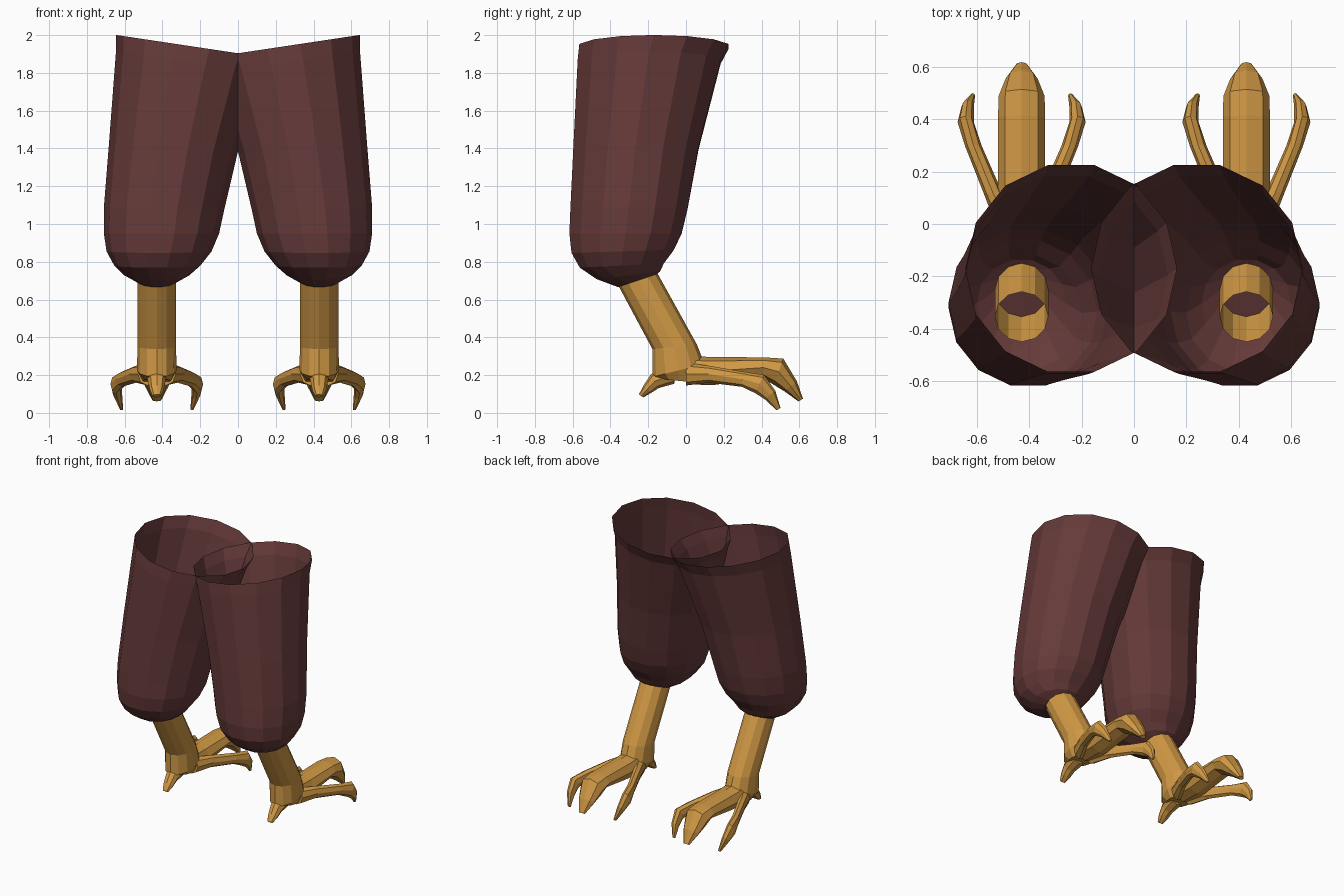
import bpy, bmesh
from math import sin, cos, pi, radians
from mathutils import Vector


def material(name, rgb):
    m = bpy.data.materials.new(name)
    m.diffuse_color = (*rgb, 1)
    return m


BROWN = material("dark brown", (0.13, 0.042, 0.041))
GOLD = material("ochre yellow", (0.64, 0.32, 0.06))


def loft(name, rings, sides, mat, cap_start=False, cap_end=True):
    """Skin a list of (centre, u, v) ellipse rings with flat quads."""
    bm = bmesh.new()
    loops = []
    for c, u, v in rings:
        c, u, v = Vector(c), Vector(u), Vector(v)
        loops.append([bm.verts.new(c + u * cos(2 * pi * i / sides) + v * sin(2 * pi * i / sides))
                      for i in range(sides)])
    for a, b in zip(loops, loops[1:]):
        for i in range(sides):
            j = (i + 1) % sides
            bm.faces.new((a[i], a[j], b[j], b[i]))
    if cap_start:
        bm.faces.new(loops[0])
    if cap_end:
        bm.faces.new(loops[-1])
    bmesh.ops.recalc_face_normals(bm, faces=bm.faces)
    me = bpy.data.meshes.new(name)
    bm.to_mesh(me)
    bm.free()
    me.materials.append(mat)
    ob = bpy.data.objects.new(name, me)
    bpy.context.collection.objects.link(ob)
    return ob


def toe(name, x0, s, table):
    """Toe along y; rows are x offset, y, z, half width, half height, tilt in degrees."""
    rings = []
    for ox, y, z, hw, hh, t in table:
        t = radians(t)
        rings.append(((x0 + s * ox, y, z), (hw, 0, 0), (0, hh * sin(t), hh * cos(t))))
    loft(name, rings, 8, GOLD, cap_start=True)


# thigh rings: x, y, z, radius, slope in x, slope in y
THIGH = [
    (0.240, -0.170, 1.940, 0.405, 0.15, 0.0),
    (0.258, -0.195, 1.860, 0.388, 0.14, 0.0),
    (0.343, -0.265, 1.400, 0.340, 0.08, 0.0),
    (0.392, -0.302, 1.080, 0.318, 0.03, 0.0),
    (0.405, -0.320, 0.950, 0.305, 0.0, 0.0),
    (0.418, -0.335, 0.855, 0.278, 0.0, 0.03),
    (0.427, -0.340, 0.780, 0.228, 0.0, 0.05),
    (0.430, -0.305, 0.728, 0.172, 0.0, 0.12),
    (0.430, -0.258, 0.700, 0.105, 0.0, 0.33),
]
# shin rings: y, z, half width, half depth, slope in y
SHIN = [
    (-0.355, 0.890, 0.102, 0.096, 0.45),
    (-0.060, 0.350, 0.102, 0.118, 0.10),
    (-0.040, 0.225, 0.105, 0.138, 0.25),
    (-0.040, 0.170, 0.075, 0.100, -0.10),
]
MIDDLE_TOE = [
    (0, 0.00, 0.225, 0.095, 0.075, 0), (0, 0.15, 0.222, 0.090, 0.074, 0),
    (0, 0.41, 0.240, 0.090, 0.054, 5), (0, 0.49, 0.218, 0.088, 0.074, 20),
    (0, 0.555, 0.140, 0.062, 0.042, 50), (0, 0.607, 0.068, 0.024, 0.014, 60),
]
SIDE_TOE = [
    (0.05, 0.00, 0.205, 0.050, 0.060, 0), (0.11, 0.12, 0.205, 0.036, 0.045, 0),
    (0.185, 0.30, 0.178, 0.032, 0.040, 5), (0.214, 0.39, 0.153, 0.031, 0.054, 25),
    (0.207, 0.445, 0.095, 0.024, 0.036, 50), (0.187, 0.490, 0.020, 0.009, 0.012, 60),
]
HEEL_TOE = [
    (0, -0.06, 0.205, 0.060, 0.050, 0), (0, -0.165, 0.168, 0.046, 0.042, -30),
    (0, -0.205, 0.125, 0.038, 0.028, -45), (0, -0.238, 0.090, 0.022, 0.014, -55),
]

for side, s in (("left", -1), ("right", 1)):
    # feathered thigh, open at the top
    loft(side + "_thigh",
         [((s * x, y, z), (s * r, 0, r * kx), (0, r, r * ky)) for x, y, z, r, kx, ky in THIGH],
         14, BROWN)
    # leaning shin and ankle
    x0 = s * 0.43
    loft(side + "_shin",
         [((x0, y, z), (w, 0, 0), (0, d, d * k)) for y, z, w, d, k in SHIN], 12, GOLD)
    # clawed foot
    toe(side + "_middle_toe", x0, 1, MIDDLE_TOE)
    toe(side + "_outer_toe", x0, s, SIDE_TOE)
    toe(side + "_inner_toe", x0, -s, SIDE_TOE)
    toe(side + "_heel_toe", x0, 1, HEEL_TOE)
